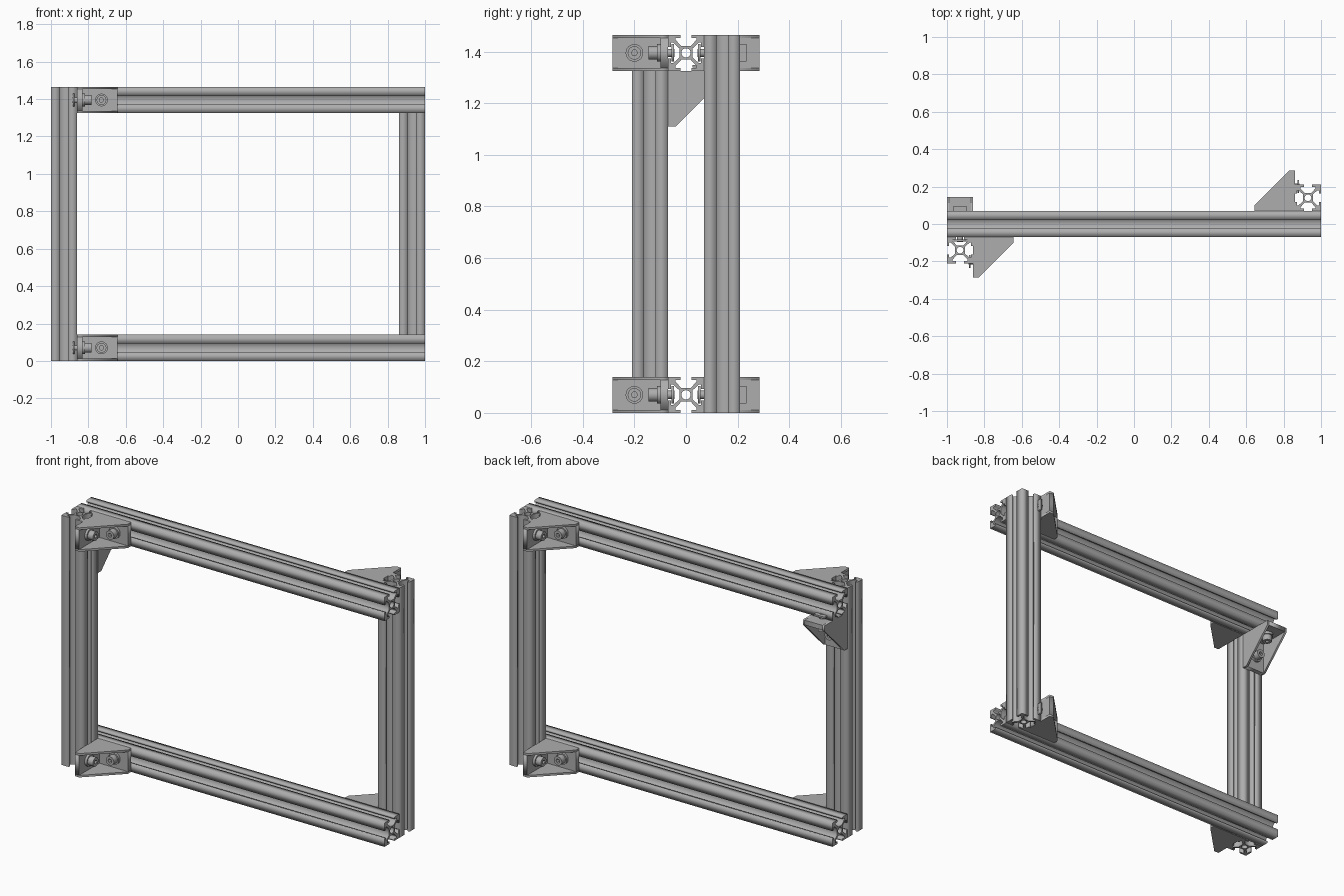
import bpy
from math import cos, sin, pi
from mathutils import Matrix, Vector

cube = bpy.data.objects.get("Cube")
if cube:
    bpy.data.objects.remove(cube, do_unlink=True)

grey = bpy.data.materials.new("aluminium_grey")
grey.use_nodes = True
COLOUR = (0.42, 0.42, 0.42, 1)
grey.diffuse_color = COLOUR
grey.node_tree.nodes["Principled BSDF"].inputs["Base Color"].default_value = COLOUR

W = 0.14          # profile width
H = W / 2
TOP = 1.465       # frame height
X, Y, Z = Vector((1, 0, 0)), Vector((0, 1, 0)), Vector((0, 0, 1))


def frame(origin, u, v):
    """Matrix whose local axes are u, v and u x v."""
    m = Matrix((u, v, u.cross(v))).transposed().to_4x4()
    m.translation = origin
    return m


def circle(r, cx=0, cy=0, n=24):
    return [(cx + r * cos(2 * pi * i / n), cy + r * sin(2 * pi * i / n)) for i in range(n)]


def rect(x0, x1, y0, y1):
    return [(x0, y0), (x1, y0), (x1, y1), (x0, y1)]


def prism(name, loops, depth, matrix, smooth=False):
    """Extrude closed outlines (inner ones become holes) by depth about local z."""
    curve = bpy.data.curves.new(name, 'CURVE')
    curve.dimensions = '2D'
    curve.fill_mode = 'BOTH'
    curve.extrude = depth / 2
    for pts in loops:
        s = curve.splines.new('POLY')
        s.points.add(len(pts) - 1)
        for p, co in zip(s.points, pts):
            p.co = (*co, 0, 1)
        s.use_cyclic_u = True
    tmp = bpy.data.objects.new(name, curve)
    mesh = bpy.data.meshes.new_from_object(tmp)
    bpy.data.objects.remove(tmp)
    bpy.data.curves.remove(curve)
    mesh.name = name
    mesh.materials.clear()
    mesh.materials.append(grey)
    ob = bpy.data.objects.new(name, mesh)
    bpy.context.collection.objects.link(ob)
    ob.matrix_world = matrix
    if smooth:
        bpy.ops.object.select_all(action='DESELECT')
        ob.select_set(True)
        bpy.context.view_layer.objects.active = ob
        bpy.ops.object.shade_smooth_by_angle()
    return ob


# Slotted profile: one side's outline, turned four times
SIDE = [(-H, H), (-.022, H), (-.022, .058), (-.04, .058), (-.04, .050), (-.018, .026),
        (.018, .026), (.04, .050), (.04, .058), (.022, .058), (.022, H)]
outline = []
for k in range(4):
    c, s = [(1, 0), (0, -1), (-1, 0), (0, 1)][k]
    outline += [(x * c - y * s, x * s + y * c) for x, y in SIDE]
PROFILE = [outline, circle(.018)]

# Rails and posts
for name, z in (("bottom_rail", H), ("top_rail", TOP - H)):
    prism(name, PROFILE, 2, frame(Vector((0, 0, z)), Y, Z))
for name, x, y in (("front_right_post", -1 + H, -W), ("back_left_post", 1 - H, W)):
    prism(name, PROFILE, TOP, frame(Vector((x, y, TOP / 2)), X, Y))


def bolt(name, base, out, along):
    """Bolt with washer, socketed head and slot nut; out is the direction of the head."""
    def at(d):
        return frame(base + out * d, along, out.cross(along))
    prism(name + "_washer", [circle(.034)], .014, at(.035), True)
    prism(name + "_head", [circle(.026), circle(.012, n=6)], .034, at(.059), True)
    prism(name + "_socket_floor", [circle(.014)], .004, at(.05))
    prism(name + "_shank", [circle(.016)], .06, at(.005), True)
    prism(name + "_nut", [rect(-.035, .035, -.034, .034)], .01, at(-.018))


def bracket(name, origin, u, v):
    """Corner bracket with legs along u and v, two gussets and two bolts."""
    w = u.cross(v)
    L, T, G, B = .215, .028, .012, .13
    gusset = [(0, 0), (L, 0), (L, .03), (.03, L), (0, L)]
    for tag, side in (("a", 1), ("b", -1)):
        prism(f"{name}_gusset_{tag}", [gusset], G, frame(origin + w * side * (H - G / 2), u, v))
    e = H - G
    for tag, a, b in (("rail", u, v), ("post", v, u)):
        start = T if tag == "post" else 0
        plate = [rect(start, L, -e, e), circle(.022, B)]
        prism(f"{name}_{tag}_leg", plate, T, frame(origin + b * T / 2, a, w))
        bolt(f"{name}_{tag}_bolt", origin + a * B, b, a)


# Brackets at the four post joints, and one under the top rail
for level, z in (("bottom", H), ("top", TOP - H)):
    bracket(f"front_{level}_bracket", Vector((-1 + W, -H, z)), X, -Y)
    bracket(f"back_{level}_bracket", Vector((1 - W, H, z)), -X, Y)
bracket("under_rail_bracket", Vector((-1 + H, -H, TOP - W)), Y, -Z)
